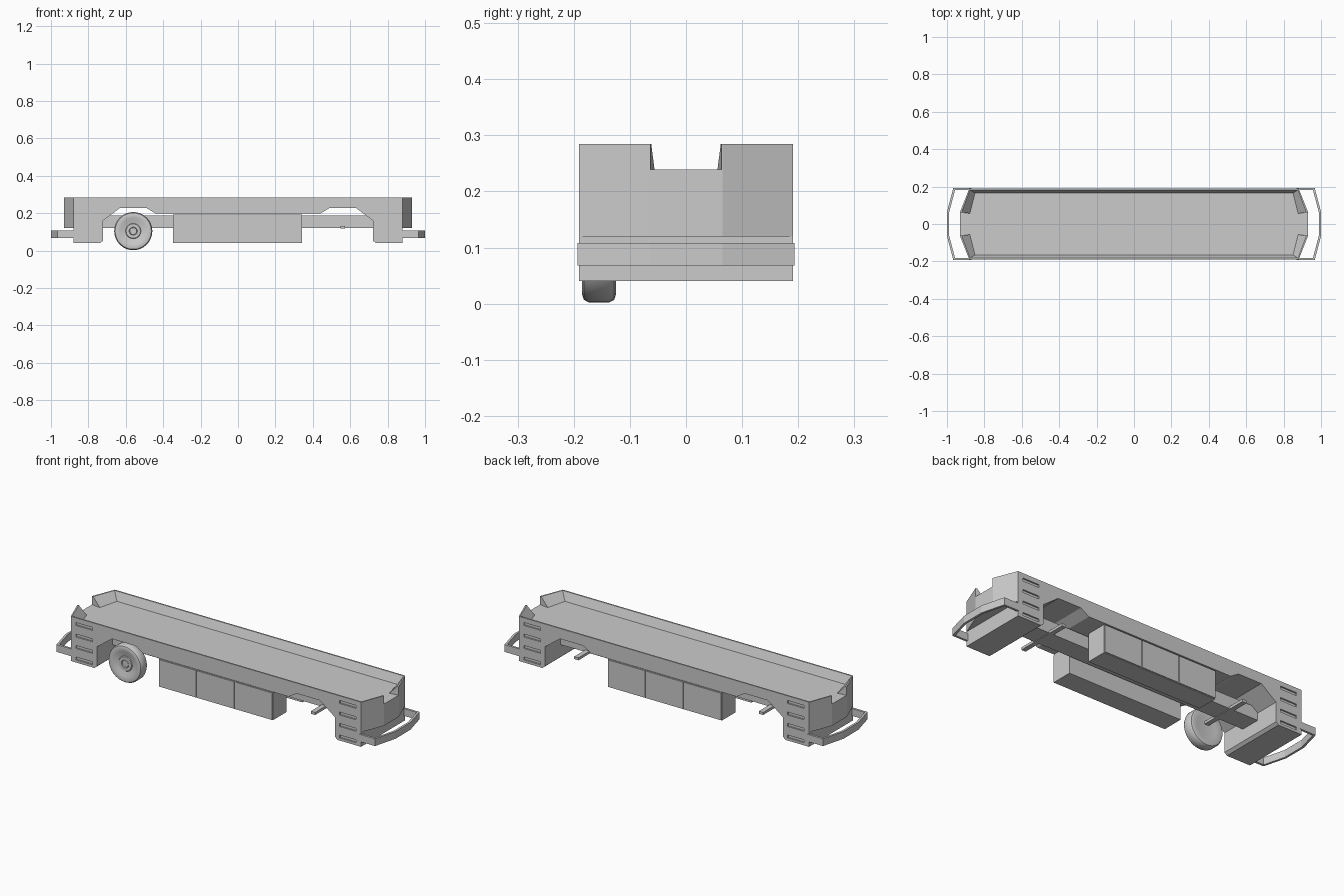
import bpy, bmesh, math
from mathutils import Vector

if "Cube" in bpy.data.objects:
    bpy.data.objects.remove(bpy.data.objects["Cube"])


def make(name, verts, faces):
    me = bpy.data.meshes.new(name)
    bm = bmesh.new()
    vs = [bm.verts.new(v) for v in verts]
    for f in faces:
        bm.faces.new([vs[i] for i in f])
    bmesh.ops.recalc_face_normals(bm, faces=bm.faces)
    bm.to_mesh(me)
    bm.free()
    ob = bpy.data.objects.new(name, me)
    bpy.context.collection.objects.link(ob)
    return ob


def loft(name, ring_a, ring_b):
    n = len(ring_a)
    sides = [(i, (i + 1) % n, n + (i + 1) % n, n + i) for i in range(n)]
    return make(name, ring_a + ring_b, sides + [tuple(range(n)), tuple(range(n, 2 * n))])


def prism_z(name, pts, z0, z1):
    return loft(name, [(x, y, z0) for x, y in pts], [(x, y, z1) for x, y in pts])


def prism_y(name, pts, y0, y1):
    return loft(name, [(x, y0, z) for x, z in pts], [(x, y1, z) for x, z in pts])


def box(name, x0, x1, y0, y1, z0, z1):
    return prism_z(name, [(x0, y0), (x1, y0), (x1, y1), (x0, y1)], z0, z1)


def boolean(ob, cutter, op):
    m = ob.modifiers.new("bool", 'BOOLEAN')
    m.operation, m.solver, m.object = op, 'EXACT', cutter
    bpy.context.view_layer.objects.active = ob
    bpy.ops.object.modifier_apply(modifier=m.name)
    bpy.data.objects.remove(cutter)


def mirror_plan(half):
    # quarter outline (x, y) mirrored to a full closed outline
    q1 = half
    q2 = [(-x, y) for x, y in reversed(half)]
    return q1 + q2 + [(-x, -y) for x, y in q1] + [(x, -y) for x, y in reversed(half)]


# Body: side profile with wheel arches, trimmed to the plan with angled ends
right = [(0.44, 0.198), (0.49, 0.228), (0.63, 0.228), (0.722, 0.16), (0.722, 0.053),
         (0.737, 0.04), (0.88, 0.04), (0.88, 0.12), (0.95, 0.12), (0.95, 0.285)]
body = prism_y("body", right + [(-x, z) for x, z in reversed(right)], -0.3, 0.3)
plan = prism_z("plan_trim", mirror_plan([(0.93, 0.065), (0.88, 0.191)]), -0.1, 0.4)
boolean(body, plan, 'INTERSECT')

# Sunken load bed with sloping inner walls
low = mirror_plan([(0.878, 0.055), (0.85, 0.165)])
high = mirror_plan([(0.921, 0.065), (0.877, 0.183)])
bed = loft("bed_cut", [(x, y, 0.239) for x, y in low], [(x, y, 0.2851) for x, y in high])
boolean(body, bed, 'DIFFERENCE')

# End openings
for s in (-1, 1):
    gap = prism_z("gap_cut", [(s * 0.95, -0.066), (s * 0.95, 0.066),
                              (s * 0.87, 0.055), (s * 0.87, -0.055)], 0.239, 0.35)
    boolean(body, gap, 'DIFFERENCE')

# Vent slots in the corner panels
for sx in (-1, 1):
    for sy in (-1, 1):
        for k in range(4):
            z = 0.062 + k * 0.063
            xs = sorted((sx * 0.75, sx * 0.85))
            ys = sorted((sy * 0.183, sy * 0.2))
            boolean(body, box("slot_cut", *xs, *ys, z - 0.008, z + 0.008), 'DIFFERENCE')

# Bumpers
for s, name in ((-1, "left_bumper"), (1, "right_bumper")):
    outer = [(0.87, 0.193), (0.966, 0.193), (1.0, 0.065)]
    inner = [(0.87, 0.181), (0.957, 0.181), (0.988, 0.063)]
    pts = outer + [(x, -y) for x, y in reversed(outer)]
    pts += inner and [(x, -y) for x, y in inner] + list(reversed(inner))
    prism_z(name, [(s * x, y) for x, y in pts], 0.068, 0.108)

# Central chassis beam and axles
box("chassis_beam", -0.73, 0.73, -0.055, 0.055, 0.12, 0.188)
for s, name in ((-1, "left_axle"), (1, "right_axle")):
    box(name, s * 0.56 - 0.013, s * 0.56 + 0.013, -0.15, 0.15, 0.117, 0.131)

# Under-floor lockers with three doors each
for s, side in ((-1, "front"), (1, "back")):
    box(side + "_locker", -0.348, 0.342, *sorted((s * 0.07, s * 0.186)), 0.04, 0.194)
    for k in range(3):
        x = -0.348 + k * 0.23
        box(f"{side}_locker_door_{k + 1}", x + 0.003, x + 0.227,
            *sorted((s * 0.185, s * 0.191)), 0.043, 0.191)

# Wheel: revolved profile (radius, y)
prof = [(0, -0.176), (0.018, -0.176), (0.02, -0.172), (0.022, -0.178), (0.038, -0.178),
        (0.041, -0.174), (0.07, -0.181), (0.088, -0.185), (0.097, -0.182), (0.102, -0.173),
        (0.102, -0.137), (0.097, -0.128), (0.088, -0.125), (0.06, -0.13), (0, -0.13)]
bm = bmesh.new()
vs = [bm.verts.new((r, y, 0)) for r, y in prof]
edges = [bm.edges.new(p) for p in zip(vs, vs[1:])]
bmesh.ops.spin(bm, geom=vs + edges, cent=(0, 0, 0), axis=(0, 1, 0),
               angle=2 * math.pi, steps=32)
bmesh.ops.remove_doubles(bm, verts=bm.verts, dist=1e-5)
bmesh.ops.recalc_face_normals(bm, faces=bm.faces)
bmesh.ops.translate(bm, verts=bm.verts, vec=Vector((-0.56, 0, 0.104)))
me = bpy.data.meshes.new("wheel")
bm.to_mesh(me)
bm.free()
wheel = bpy.data.objects.new("wheel", me)
bpy.context.collection.objects.link(wheel)
bpy.ops.object.select_all(action='DESELECT')
wheel.select_set(True)
bpy.context.view_layer.objects.active = wheel
bpy.ops.object.shade_smooth_by_angle(angle=math.radians(35))
